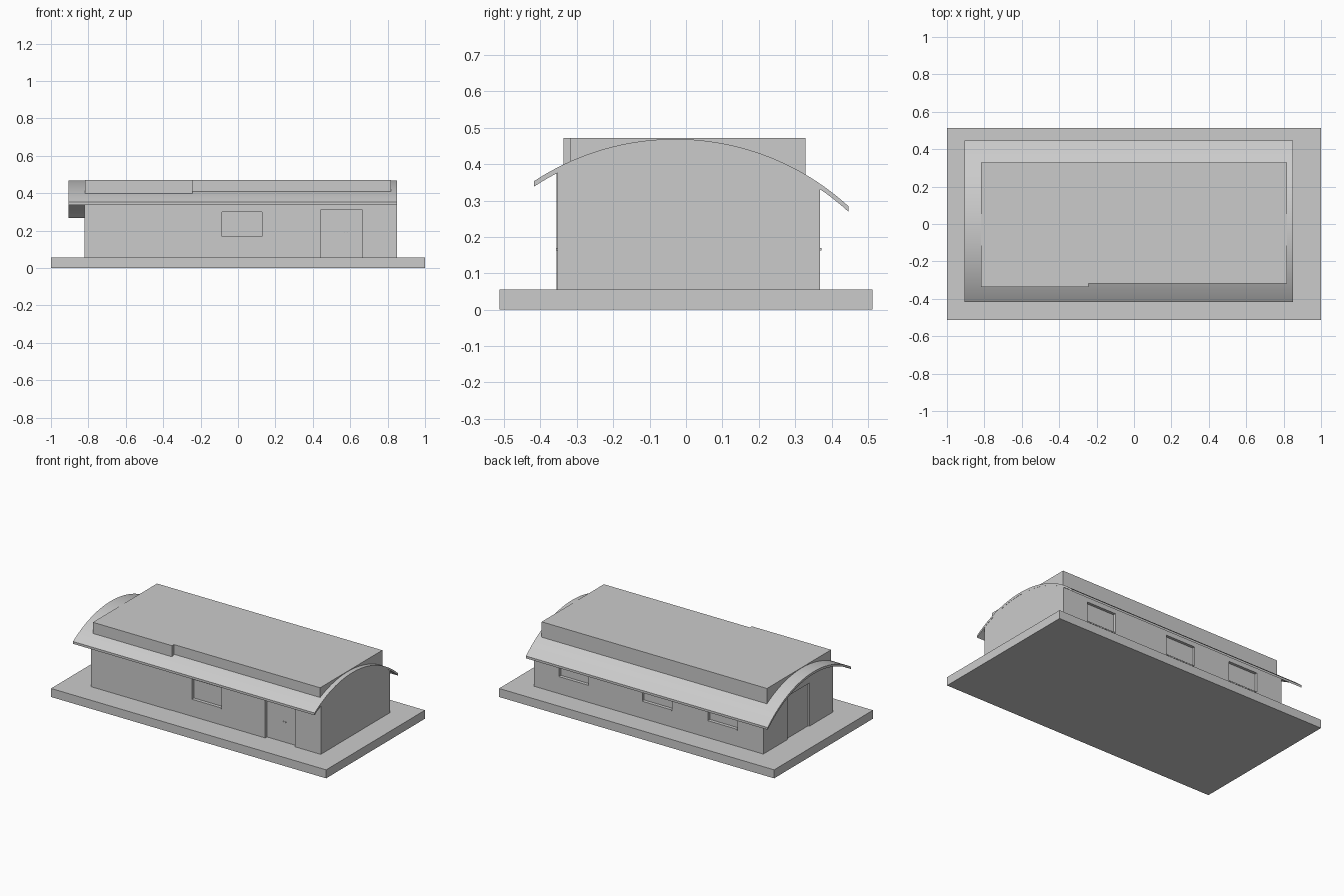
import bpy, bmesh, math
from mathutils import Vector

if "Cube" in bpy.data.objects:
    bpy.data.objects.remove(bpy.data.objects["Cube"])


def prism(name, profile, start, vec):
    """Extrude a closed planar profile (3D points) along vec."""
    bm = bmesh.new()
    face = bm.faces.new([bm.verts.new(p) for p in profile])
    new = bmesh.ops.extrude_face_region(bm, geom=[face])["geom"]
    bmesh.ops.translate(bm, vec=vec, verts=[g for g in new if isinstance(g, bmesh.types.BMVert)])
    bmesh.ops.translate(bm, vec=start, verts=bm.verts)
    bmesh.ops.recalc_face_normals(bm, faces=bm.faces)
    me = bpy.data.meshes.new(name)
    bm.to_mesh(me)
    bm.free()
    ob = bpy.data.objects.new(name, me)
    bpy.context.collection.objects.link(ob)
    return ob


def box(name, x0, x1, y0, y1, z0, z1):
    pts = [(x0, y0, 0), (x1, y0, 0), (x1, y1, 0), (x0, y1, 0)]
    return prism(name, pts, (0, 0, z0), (0, 0, z1 - z0))


def cut(target, *bounds):
    cutter = box("cutter", *bounds)
    cutter.hide_render = True
    mod = target.modifiers.new("recess", "BOOLEAN")
    mod.operation, mod.solver, mod.object = "DIFFERENCE", "EXACT", cutter
    bpy.context.view_layer.objects.active = target
    bpy.ops.object.modifier_apply(modifier=mod.name)
    bpy.data.objects.remove(cutter)


# Roof arc height at a given y
R, CY, CREST = 0.707, -0.03, 0.469


def roof_z(y):
    return CREST - R + math.sqrt(R * R - (y - CY) ** 2)


def arc(y0, y1, drop, n=40):
    ys = [y0 + (y1 - y0) * i / n for i in range(n + 1)]
    return [(0, y, roof_z(y) - drop) for y in ys]


# Base slab
box("base_slab", -1, 1, -0.513, 0.513, 0, 0.056)

# Main walls, top following the vault
FRONT, BACK = -0.353, 0.368
walls = prism("walls", [(0, FRONT, 0.05), (0, BACK, 0.05)] + arc(BACK, FRONT, 0.012),
              (-0.82, 0, 0), (1.669, 0, 0))

# Slightly proud front bay on the left
box("front_bay", -0.82, -0.243, -0.356, -0.34, 0.05, 0.378)

# Window recesses and sills
windows = [(-0.086, 0.128, FRONT, -1), (0.45, 0.665, BACK, 1),
           (-0.156, 0.06, BACK, 1), (-0.632, -0.418, BACK, 1)]
for x0, x1, y, s in windows:
    lo, hi = sorted((y - s * 0.018, y + s * 0.05))
    cut(walls, x0, x1, lo, hi, 0.168, 0.3)
    lo, hi = sorted((y - s * 0.018, y + s * 0.004))
    box("window_sill", x0, x1, lo, hi, 0.163, 0.17)

# Front door recess with two small knobs
cut(walls, 0.445, 0.663, FRONT - 0.05, FRONT + 0.018, 0.045, 0.312)
for x in (0.567, 0.583):
    bpy.ops.mesh.primitive_uv_sphere_add(segments=10, ring_count=6, radius=0.004,
                                         location=(x, FRONT + 0.016, 0.19))
    bpy.context.object.name = "door_knob"

# Side opening on the left end
cut(walls, -0.9, -0.81, -0.112, 0.116, 0.045, 0.37)

# Curved roof shell
roof = prism("vaulted_roof", arc(-0.418, 0.447, 0) + arc(0.447, -0.418, 0.015),
             (-0.907, 0, 0), (1.757, 0, 0))
bpy.ops.object.select_all(action="DESELECT")
roof.select_set(True)
bpy.context.view_layer.objects.active = roof
bpy.ops.object.shade_smooth_by_angle(angle=math.radians(30))

# Flat upper block, stepped in plan, rising through the roof
plan = [(-0.82, -0.337, 0), (-0.243, -0.337, 0), (-0.243, -0.317, 0),
        (0.819, -0.317, 0), (0.819, 0.329, 0), (-0.82, 0.329, 0)]
# kept just inside the end wall where it passes below the roof
prism("upper_block", [(max(x, -0.819), y, z) for x, y, z in plan],
      (0, 0, 0.34), (0, 0, 0.132))

# Clear the block out of the side opening's head by closing it with a lintel
box("side_lintel", -0.82, -0.8, -0.112, 0.116, 0.34, 0.4)
